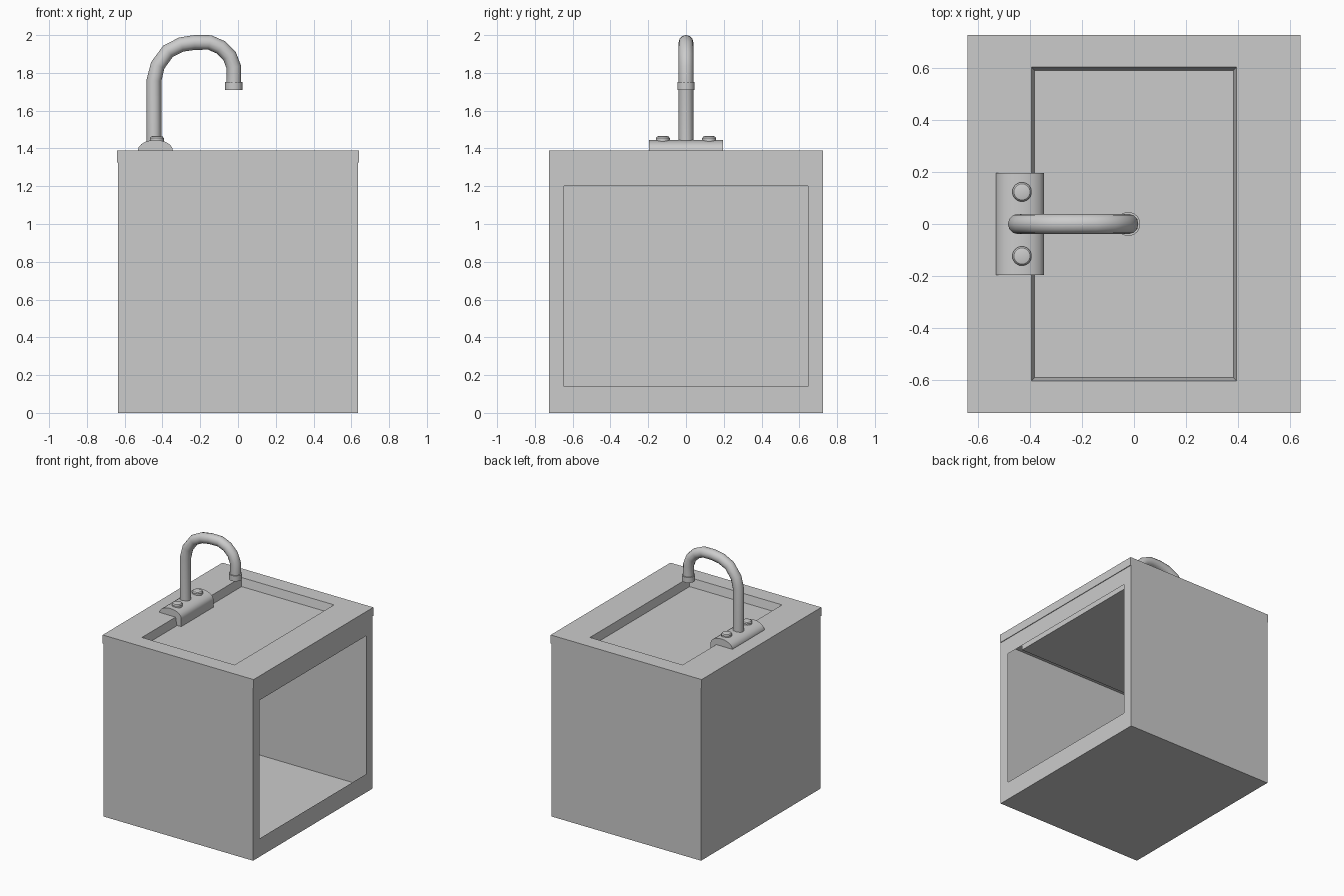
import bpy, bmesh, math

if "Cube" in bpy.data.objects:
    bpy.data.objects.remove(bpy.data.objects["Cube"])


def loft(name, rings, cap_start=True, cap_end=True):
    """Skin a stack of point rings into one mesh object."""
    bm = bmesh.new()
    loops = [[bm.verts.new(p) for p in ring] for ring in rings]
    for a, b in zip(loops, loops[1:]):
        n = len(a)
        for i in range(n):
            bm.faces.new((a[i], a[(i + 1) % n], b[(i + 1) % n], b[i]))
    if cap_start:
        bm.faces.new(loops[0][::-1])
    if cap_end:
        bm.faces.new(loops[-1])
    bmesh.ops.recalc_face_normals(bm, faces=bm.faces)
    mesh = bpy.data.meshes.new(name)
    bm.to_mesh(mesh)
    bm.free()
    obj = bpy.data.objects.new(name, mesh)
    bpy.context.collection.objects.link(obj)
    return obj


def rect_xy(hx, hy, z):
    return [(-hx, -hy, z), (hx, -hy, z), (hx, hy, z), (-hx, hy, z)]


def rect_yz(x, hy, z0, z1):
    return [(x, -hy, z0), (x, hy, z0), (x, hy, z1), (x, -hy, z1)]


def disc(x, y, z, r, n=24):
    return [(x + r * math.cos(2 * math.pi * i / n),
             y + r * math.sin(2 * math.pi * i / n), z) for i in range(n)]


def smooth(obj):
    bpy.ops.object.select_all(action='DESELECT')
    obj.select_set(True)
    bpy.context.view_layer.objects.active = obj
    bpy.ops.object.shade_smooth_by_angle(angle=math.radians(35))


# Cabinet: thin shell with an opening on the +x side
loft("cabinet", [rect_yz(-0.635, 0.725, 0, 1.328),
                 rect_yz(0.635, 0.725, 0, 1.328),
                 rect_yz(0.635, 0.645, 0.14, 1.2)], cap_end=False)

# Countertop with sunken basin and its underside tray
loft("countertop_basin", [rect_xy(0.52, 0.625, 1.265),
                          rect_xy(0.52, 0.625, 1.325),
                          rect_xy(0.64, 0.725, 1.325),
                          rect_xy(0.64, 0.725, 1.39),
                          rect_xy(0.393, 0.602, 1.39),
                          rect_xy(0.378, 0.585, 1.31),
                          rect_xy(0.335, 0.54, 1.28)])

# Faucet base plate: arched profile hanging over the basin edge
cx, r = -0.4375, 0.0925
profile = [(cx + r * math.cos(math.pi * i / 10),
            1.39 + 0.055 * math.sin(math.pi * i / 10)) for i in range(11)]
profile += [(cx - r, 1.33), (cx + r, 1.33)]
smooth(loft("faucet_base", [[(x, y, z) for x, z in profile] for y in (-0.195, 0.195)]))

# Tap knobs
for side, label in ((-1, "front"), (1, "back")):
    y = 0.123 * side
    smooth(loft("knob_" + label, [disc(-0.43, y, 1.42, 0.037),
                                  disc(-0.43, y, 1.455, 0.037),
                                  disc(-0.43, y, 1.463, 0.031),
                                  disc(-0.43, y, 1.466, 0.02)]))

# Gooseneck spout
path = [(-0.445, 1.40), (-0.445, 1.76), (-0.425, 1.84), (-0.37, 1.915),
        (-0.30, 1.95), (-0.23, 1.961), (-0.15, 1.961), (-0.09, 1.935),
        (-0.045, 1.89), (-0.022, 1.83), (-0.022, 1.74)]
curve = bpy.data.curves.new("spout", 'CURVE')
curve.dimensions = '3D'
curve.bevel_depth = 0.039
curve.bevel_resolution = 4
curve.use_fill_caps = True
spline = curve.splines.new('POLY')
spline.points.add(len(path) - 1)
for point, (x, z) in zip(spline.points, path):
    point.co = (x, 0, z, 1)
spout = bpy.data.objects.new("spout", curve)
bpy.context.collection.objects.link(spout)
bpy.ops.object.select_all(action='DESELECT')
spout.select_set(True)
bpy.context.view_layer.objects.active = spout
bpy.ops.object.convert(target='MESH')
smooth(bpy.context.view_layer.objects.active)

# Nozzle collar
smooth(loft("nozzle", [disc(-0.022, 0, 1.71, 0.046), disc(-0.022, 0, 1.752, 0.046)]))
